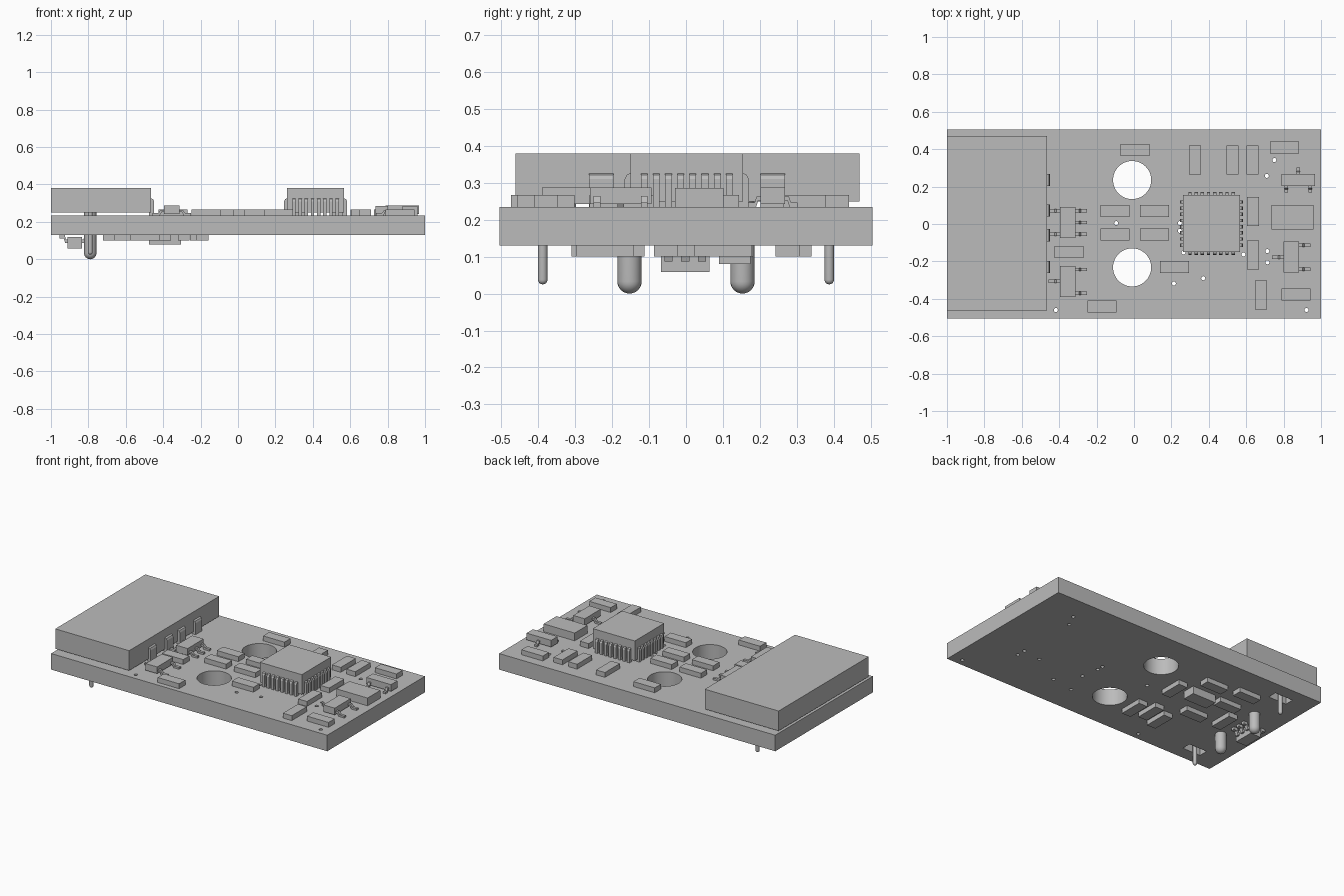
import bpy, bmesh, math
from mathutils import Matrix, Vector

cube = bpy.data.objects.get("Cube")
if cube:
    bpy.data.objects.remove(cube, do_unlink=True)

grey = bpy.data.materials.new("plain grey")
grey.use_nodes = True
GREY = (0.5, 0.5, 0.5, 1)
grey.diffuse_color = GREY
grey.node_tree.nodes["Principled BSDF"].inputs["Base Color"].default_value = GREY

BOTTOM, TOP = 0.13, 0.235          # faces of the board
HALF_Y = 0.505


def finish(name, bm, smooth=False):
    bmesh.ops.recalc_face_normals(bm, faces=bm.faces)
    mesh = bpy.data.meshes.new(name)
    bm.to_mesh(mesh)
    bm.free()
    mesh.materials.append(grey)
    obj = bpy.data.objects.new(name, mesh)
    bpy.context.collection.objects.link(obj)
    if smooth:
        smooth_shade(obj)
    return obj


def smooth_shade(obj):
    bpy.ops.object.select_all(action='DESELECT')
    obj.select_set(True)
    bpy.context.view_layer.objects.active = obj
    bpy.ops.object.shade_smooth_by_angle(angle=math.radians(35))


def add_box(bm, x, y, sx, sy, z0, z1):
    m = Matrix.Translation((x, y, (z0 + z1) / 2)) @ Matrix.Diagonal((sx, sy, z1 - z0, 1))
    bmesh.ops.create_cube(bm, size=1, matrix=m)


def box(name, x, y, sx, sy, z0, z1):
    bm = bmesh.new()
    add_box(bm, x, y, sx, sy, z0, z1)
    return finish(name, bm)


def add_drill(bm, x, y, radius, sides):
    bmesh.ops.create_cone(bm, cap_ends=True, segments=sides, radius1=radius, radius2=radius,
                          depth=0.4, matrix=Matrix.Translation((x, y, 0.2)))


def lead(name, x, y, angle, profile, width):
    """Extrude a side profile of (outward, height) points; angle turns it outward."""
    bm = bmesh.new()
    face = bm.faces.new([bm.verts.new((r, -width / 2, z)) for r, z in profile])
    new = bmesh.ops.extrude_face_region(bm, geom=[face])["geom"]
    bmesh.ops.translate(bm, vec=Vector((0, width, 0)),
                        verts=[v for v in new if isinstance(v, bmesh.types.BMVert)])
    bm.transform(Matrix.Translation((x, y, 0)) @ Matrix.Rotation(math.radians(angle), 4, 'Z'))
    return finish(name, bm)


def pin(name, x, y, radius, z0, z1):
    """Round pin with a domed lower end."""
    bm = bmesh.new()
    arc = [i * math.pi / 12 for i in range(7)]
    pts = [(radius * math.sin(a), z0 + radius * (1 - math.cos(a))) for a in arc]
    pts += [(radius, z1), (0, z1)]
    verts = [bm.verts.new((r, 0, z)) for r, z in pts]
    edges = [bm.edges.new(pair) for pair in zip(verts, verts[1:])]
    bmesh.ops.spin(bm, geom=verts + edges, cent=(0, 0, 0), axis=(0, 0, 1),
                   angle=math.tau, steps=24)
    bmesh.ops.remove_doubles(bm, verts=bm.verts, dist=0.0005)
    bm.transform(Matrix.Translation((x, y, 0)))
    return finish(name, bm, smooth=True)


# Board with mounting holes, vias and pin slots
board = box("board", 0, 0, 2, 2 * HALF_Y, BOTTOM, TOP)
bm = bmesh.new()
for y in (0.235, -0.232):
    add_drill(bm, -0.01, y, 0.102, 48)
vias = [(-0.095, 0.005), (0.245, 0.005), (0.245, -0.037), (0.265, -0.152), (0.585, -0.163),
        (0.713, -0.145), (0.713, -0.205), (0.37, -0.29), (0.213, -0.318), (-0.418, -0.46),
        (0.922, -0.46), (0.71, 0.257), (0.75, 0.342)]
for x, y in vias:
    add_drill(bm, x, y, 0.011, 12)
for y in (0.39, -0.39):
    add_box(bm, -0.79, y, 0.13, 0.06, 0, 0.4)
cutter = finish("hole_cutter", bm)
cutter.hide_render = True
mod = board.modifiers.new("holes", 'BOOLEAN')
mod.operation, mod.solver, mod.object = 'DIFFERENCE', 'EXACT', cutter
bpy.context.view_layer.objects.active = board
bpy.ops.object.modifier_apply(modifier=mod.name)
bpy.data.objects.remove(cutter, do_unlink=True)
smooth_shade(board)

# Connector housing, side clips and pins
box("connector_housing", -0.7325, 0.004, 0.535, 0.932, 0.25, 0.38)
J_LEAD = [(-0.01, TOP), (0.016, TOP), (0.016, 0.31), (0.011, 0.321), (0.003, 0.325), (-0.01, 0.325)]
for y in (0.235, 0.072, -0.06, -0.23):
    lead("connector_clip", -0.465, y, 0, J_LEAD, 0.066)
for side in (1, -1):
    pin("thick_pin", -0.79, 0.153 * side, 0.033, 0, 0.26)
    pin("thin_pin", -0.79, 0.388 * side, 0.013, 0.025, 0.26)

# Main chip with a row of bent leads on each side
CHIP_X, CHIP_HALF = 0.415, 0.152
box("main_chip", CHIP_X, 0.002, 2 * CHIP_HALF, 2 * CHIP_HALF, 0.25, 0.38)
for angle in (0, 90, 180, 270):
    a = math.radians(angle)
    for i in range(8):
        off = (i - 3.5) * 0.033
        lead("chip_lead", CHIP_X + CHIP_HALF * math.cos(a) - off * math.sin(a),
             0.002 + CHIP_HALF * math.sin(a) + off * math.cos(a), angle, J_LEAD, 0.018)

# Small flat parts on the top: along x, then along y
LONG, SHORT = 0.155, 0.064
along_x = [(0.005, 0.395), (-0.102, 0.07), (0.11, 0.07), (-0.102, -0.057), (0.11, -0.057),
           (0.217, -0.23), (-0.172, -0.442), (-0.347, -0.15), (0.805, 0.41), (0.865, -0.378)]
along_y = [(0.325, 0.342), (0.527, 0.342), (0.633, 0.342), (0.637, 0.066), (0.637, -0.165),
           (0.678, -0.38)]
for x, y in along_x:
    box("top_chip_part", x, y, LONG, SHORT, TOP, 0.267)
for x, y in along_y:
    box("top_chip_part", x, y, SHORT, LONG, TOP, 0.267)
box("large_top_part", 0.847, 0.036, 0.225, 0.132, TOP, 0.286)

# Transistor packages with gull-wing leads
GULL = [(-0.01, 0.264), (0.018, 0.264), (0.03, 0.247), (0.062, 0.247), (0.062, TOP),
        (0.022, TOP), (0.012, 0.252), (-0.01, 0.252)]


def transistor(x, y, turn, right, left):
    """Package with its long side across the lead direction; lists hold lead offsets."""
    rot = Matrix.Rotation(math.radians(turn), 3, 'Z')
    sx, sy = (0.083, 0.166) if turn == 0 else (0.178, 0.066)
    half = (sx if turn == 0 else sy) / 2
    box("transistor_body", x, y, sx, sy, 0.243, 0.287)
    profile = GULL if turn == 0 else [(r * 0.55, z) for r, z in GULL]
    for sign, offsets, extra in ((1, right, 0), (-1, left, 180)):
        for off in offsets:
            p = rot @ Vector((sign * half, off, 0))
            lead("transistor_lead", x + p.x, y + p.y, turn + extra, profile, 0.018)


transistor(-0.354, 0.008, 0, (-0.062, 0, 0.062), (-0.062, 0.062))
transistor(-0.354, -0.307, 0, (-0.064, 0.064), (0,))
transistor(0.841, -0.177, 0, (-0.064, 0.064), (0,))
transistor(0.878, 0.235, 90, (0,), (-0.064, 0.064))

# Small parts on the underside
UNDER = 0.1
for x, y in [(-0.19, -0.22), (-0.29, -0.19), (-0.39, -0.232), (-0.225, 0.1), (-0.69, 0.0)]:
    box("under_chip_part", x, y, SHORT, LONG, UNDER, BOTTOM)
for x, y in [(-0.38, 0.275), (-0.6, 0.308), (-0.5, -0.055), (-0.585, 0.15)]:
    box("under_chip_part", x, y, LONG, SHORT, UNDER, BOTTOM)
box("under_large_part", -0.39, 0.132, 0.17, 0.085, 0.08, BOTTOM)

# Underside transistor with three leads per side
box("under_transistor_body", -0.873, -0.002, 0.076, 0.132, 0.058, 0.12)
for sign, angle in ((1, 0), (-1, 180)):
    for y in (-0.045, 0, 0.045):
        profile = [(r * 0.7, 2 * BOTTOM - (z - TOP) * 1.5 - BOTTOM) for r, z in GULL]
        lead("under_transistor_lead", -0.873 + 0.038 * sign, y - 0.002, angle, profile, 0.022)
